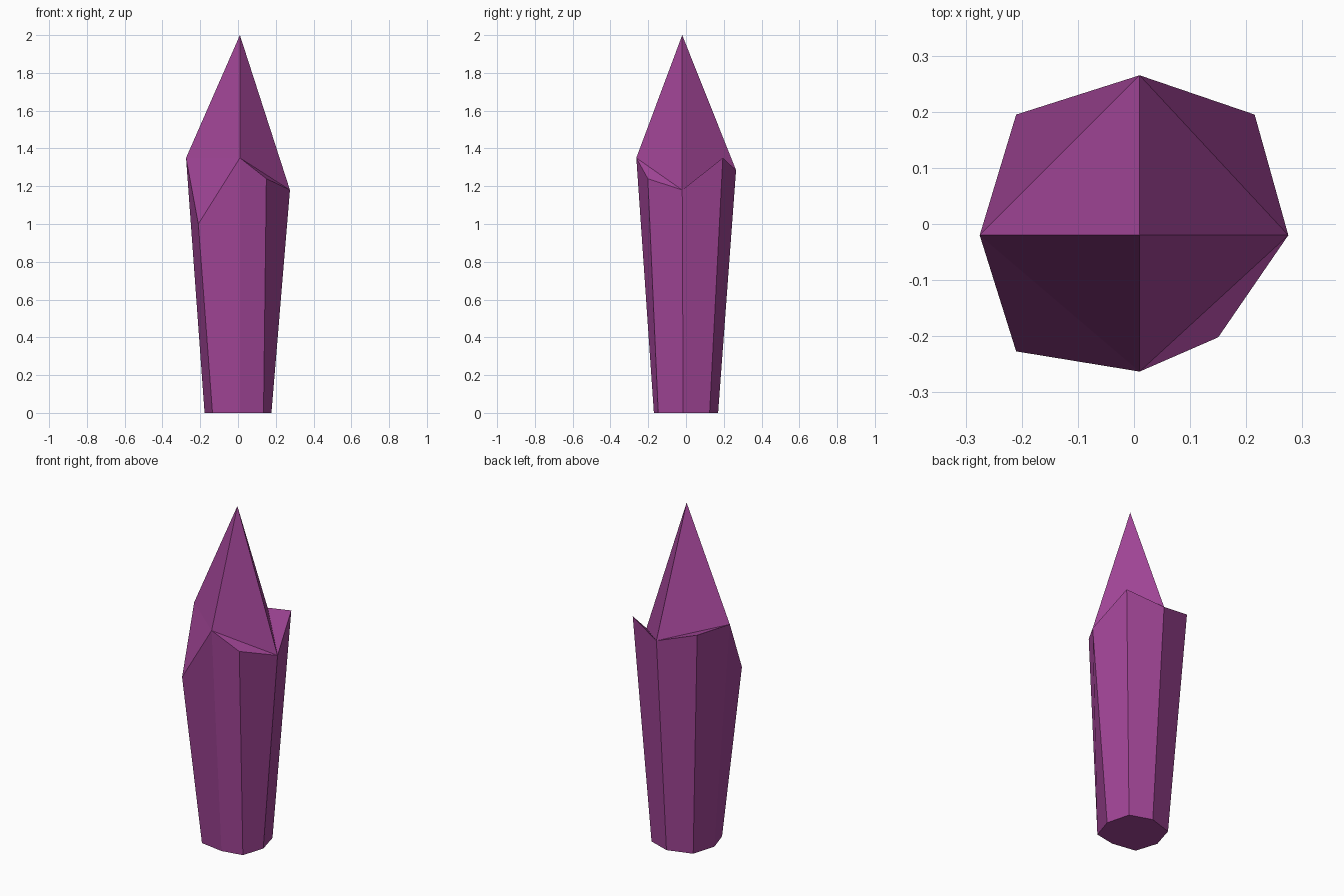
import bpy
import bmesh

if "Cube" in bpy.data.objects:
    bpy.data.objects.remove(bpy.data.objects["Cube"])

# Crystal shaft: eight corners, counter-clockwise from the right, as base (x, y) and rim (x, y, z)
BASE = [(0.177, -0.015), (0.14, 0.125), (0.01, 0.17), (-0.135, 0.125),
        (-0.177, -0.015), (-0.135, -0.147), (0.01, -0.17), (0.135, -0.147)]
RIM = [(0.275, -0.02, 1.18), (0.215, 0.195, 1.35), (0.01, 0.265, 1.285), (-0.21, 0.195, 1.35),
       (-0.275, -0.02, 1.35), (-0.21, -0.227, 1.0), (0.01, -0.263, 1.35), (0.15, -0.202, 1.24)]
APEX = (0.01, -0.02, 2.0)

bm = bmesh.new()
base = [bm.verts.new((x, y, 0)) for x, y in BASE]
rim = [bm.verts.new(p) for p in RIM]
apex = bm.verts.new(APEX)

# Underside and the eight flared side walls
bm.faces.new(base[::-1])
for i in range(8):
    j = (i + 1) % 8
    bm.faces.new((base[i], base[j], rim[j], rim[i]))

# Four-sided point, each facet with a broken shoulder running out to the corner
for i in range(0, 8, 2):
    a, corner, b = rim[i], rim[i + 1], rim[(i + 2) % 8]
    bm.faces.new((a, b, apex))
    bm.faces.new((a, corner, b))

mesh = bpy.data.meshes.new("crystal_shard")
bm.to_mesh(mesh)
bm.free()
shard = bpy.data.objects.new("crystal_shard", mesh)
bpy.context.collection.objects.link(shard)

# Purple crystal colour
mat = bpy.data.materials.new("purple_crystal")
mat.diffuse_color = (0.36, 0.06, 0.31, 1)
mat.use_nodes = True
mat.node_tree.nodes["Principled BSDF"].inputs["Base Color"].default_value = mat.diffuse_color
mesh.materials.append(mat)
